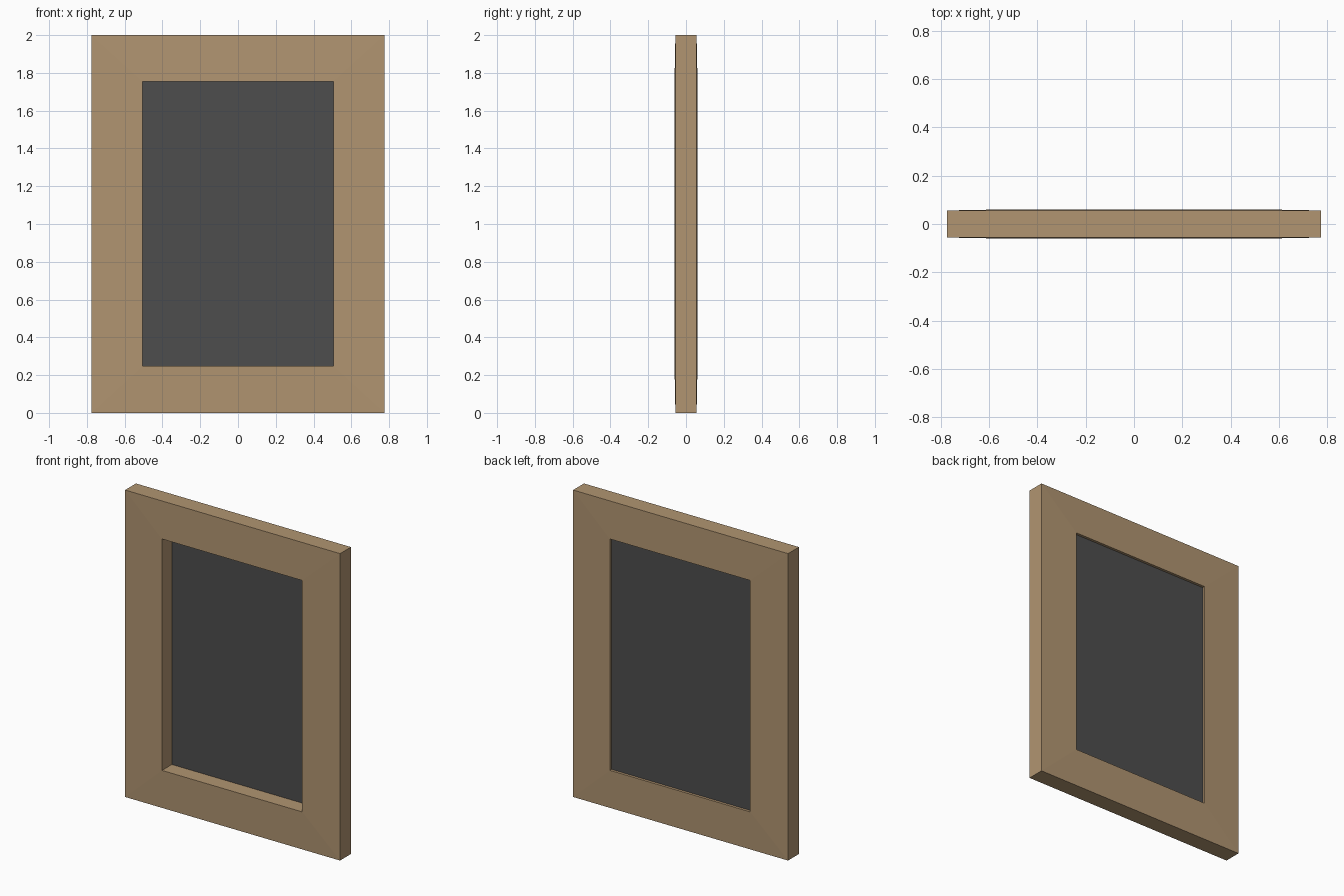
import bpy, bmesh

if "Cube" in bpy.data.objects:
    bpy.data.objects.remove(bpy.data.objects["Cube"])


def material(name, rgb):
    m = bpy.data.materials.new(name)
    m.diffuse_color = (*rgb, 1.0)
    m.use_nodes = True
    m.node_tree.nodes["Principled BSDF"].inputs["Base Color"].default_value = m.diffuse_color
    return m


def finish(name, bm, mat):
    bmesh.ops.recalc_face_normals(bm, faces=bm.faces)
    me = bpy.data.meshes.new(name)
    bm.to_mesh(me)
    bm.free()
    me.materials.append(mat)
    ob = bpy.data.objects.new(name, me)
    bpy.context.collection.objects.link(ob)
    return ob


def ring(bm, hx, z0, z1, y):
    return [bm.verts.new((x, y, z)) for x, z in
            ((-hx, z0), (hx, z0), (hx, z1), (-hx, z1))]


wood = material("light_brown_wood", (0.44, 0.30, 0.165))
dark = material("dark_grey_pane", (0.075, 0.075, 0.075))

# Frame: mitred loop, slightly thicker at the opening than at the rim
OUT, INN = (0.775, 0.0, 2.0), (0.505, 0.247, 1.755)
bm = bmesh.new()
loops = [ring(bm, *OUT, -0.056), ring(bm, *INN, -0.061),
         ring(bm, *INN, 0.061), ring(bm, *OUT, 0.056)]
for k in range(4):
    a, b = loops[k], loops[(k + 1) % 4]
    for i in range(4):
        j = (i + 1) % 4
        bm.faces.new((a[i], a[j], b[j], b[i]))
finish("frame", bm, wood)

# Pane: thin sheet set near the back of the opening
bm = bmesh.new()
a, b = ring(bm, *INN, 0.040), ring(bm, *INN, 0.044)
bm.faces.new(a)
bm.faces.new(b)
for i in range(4):
    j = (i + 1) % 4
    bm.faces.new((a[i], a[j], b[j], b[i]))
finish("pane", bm, dark)
